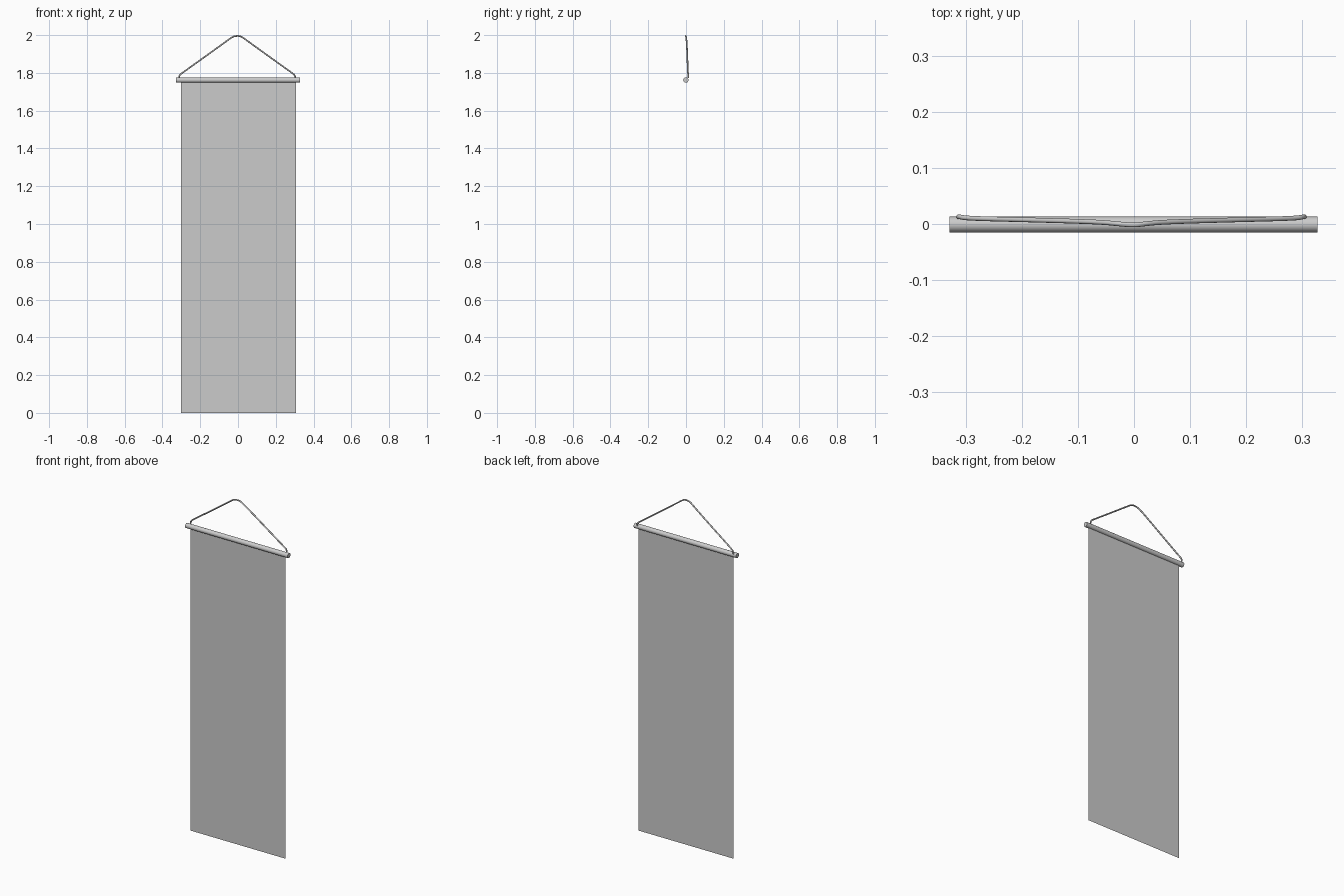
import bpy, bmesh, math

if "Cube" in bpy.data.objects:
    bpy.data.objects.remove(bpy.data.objects["Cube"])

# Cloth: a single thin sheet hanging from the rod's centre
me = bpy.data.meshes.new("cloth")
bm = bmesh.new()
bm.faces.new([bm.verts.new((x, 0, z)) for x, z in
              ((-0.303, 0), (0.306, 0), (0.306, 1.762), (-0.303, 1.762))])
bm.to_mesh(me)
bm.free()
bpy.context.collection.objects.link(bpy.data.objects.new("cloth", me))

# Rod
bpy.ops.mesh.primitive_cylinder_add(vertices=32, radius=0.014, depth=0.656,
                                    location=(-0.001, -0.001, 1.762),
                                    rotation=(0, math.pi / 2, 0))
rod = bpy.context.object
rod.name = "top_rod"
bpy.ops.object.shade_smooth_by_angle(angle=math.radians(40))

# Hanging cord: half path mirrored about its centre, rounded at the apex
cx = -0.0045
half = [(0.308, 0.013, 1.772), (0.307, 0.013, 1.787), (0.292, 0.010, 1.799),
        (0.17, 0.007, 1.886), (0.055, 0.0035, 1.969), (0.022, 0.0, 1.993)]
path = [(cx - x, y, z) for x, y, z in half] + [(0, -0.002, 1.9965)] + \
       [(cx + x, y, z) for x, y, z in reversed(half)]
cu = bpy.data.curves.new("hanging_cord", 'CURVE')
cu.dimensions = '3D'
cu.bevel_depth = 0.0042
cu.bevel_resolution = 3
cu.use_fill_caps = True
sp = cu.splines.new('NURBS')
sp.points.add(len(path) - 1)
for p, co in zip(sp.points, path):
    p.co = (*co, 1)
sp.order_u = 3
sp.use_endpoint_u = True
sp.resolution_u = 6
bpy.context.collection.objects.link(bpy.data.objects.new("hanging_cord", cu))
